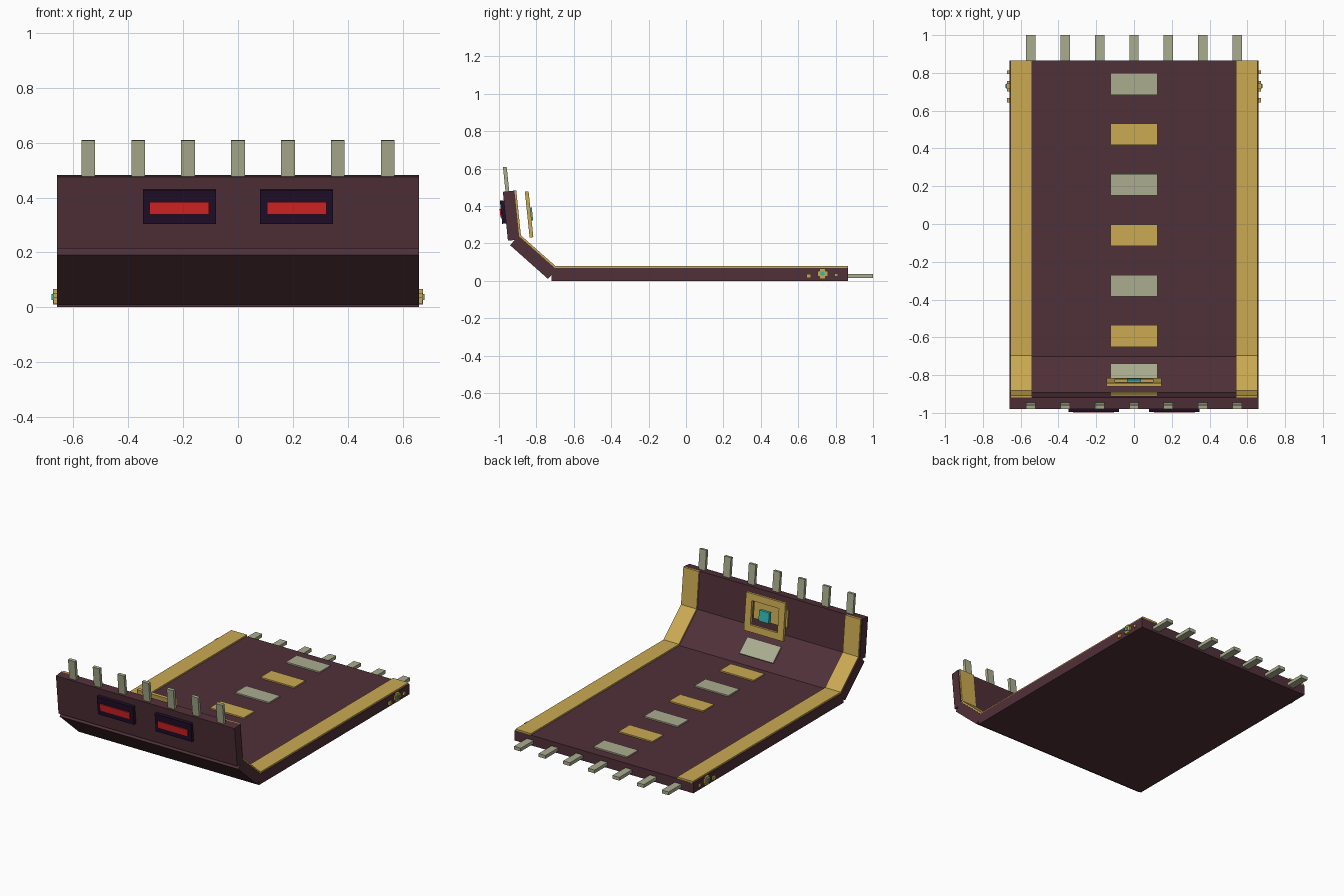
import bpy, bmesh, math
from mathutils import Vector

if "Cube" in bpy.data.objects:
    bpy.data.objects.remove(bpy.data.objects["Cube"])


def material(name, r, g, b):
    def lin(c):
        c /= 255
        return c / 12.92 if c <= 0.04045 else ((c + 0.055) / 1.055) ** 2.4
    m = bpy.data.materials.new(name)
    m.diffuse_color = (lin(r), lin(g), lin(b), 1)
    m.use_nodes = True
    m.node_tree.nodes["Principled BSDF"].inputs["Base Color"].default_value = m.diffuse_color
    return m


MAROON = material("maroon cloth", 80, 48, 56)
GOLD = material("gold trim", 202, 170, 82)
GREY = material("grey fringe", 170, 173, 143)
RED = material("red glow", 214, 35, 35)
PURPLE = material("dark purple", 32, 15, 40)
TEAL = material("teal gem", 48, 188, 180)

# Each panel: origin (y, z) of its underside, slope in degrees, length, thickness
FLAT = (0.865, 0.0, 0.0, 1.585, 0.068)
SLOPE = (-0.738, 0.010, 41.6, 0.271, 0.068)
UPRIGHT = (-0.952, 0.214, 84.1, 0.263, 0.062)


def box(name, panel, x, s, n, mat):
    """Box spanning x, s (along the panel) and n (out of its underside)."""
    y0, z0, deg = panel[:3]
    a = math.radians(deg)
    bm = bmesh.new()
    bmesh.ops.create_cube(bm, size=1)
    for v in bm.verts:
        px, ps, pn = (lo + (hi - lo) * (c + 0.5) for (lo, hi), c in zip((x, s, n), v.co))
        v.co = Vector((px, y0 - ps * math.cos(a) + pn * math.sin(a),
                       z0 + ps * math.sin(a) + pn * math.cos(a)))
    bmesh.ops.recalc_face_normals(bm, faces=bm.faces)
    mesh = bpy.data.meshes.new(name)
    bm.to_mesh(mesh)
    bm.free()
    mesh.materials.append(mat)
    ob = bpy.data.objects.new(name, mesh)
    bpy.context.collection.objects.link(ob)
    return ob


def mirrored(x, side):
    return tuple(sorted((x[0] * side, x[1] * side)))


# Carpet panels with gold borders
for label, panel in (("flat", FLAT), ("slope", SLOPE), ("upright", UPRIGHT)):
    length, thick = panel[3:]
    box(label + "_panel", panel, (-0.66, 0.66), (0, length), (0, thick), MAROON)
    for side in (-1, 1):
        box(label + "_border", panel, mirrored((0.54, 0.655), side),
            (0, length), (thick - 0.005, thick + 0.01), GOLD)

# Alternating patches down the middle
for i in range(6):
    s = 0.066 + i * 0.267
    box("centre_patch", FLAT, (-0.125, 0.125), (s, s + 0.115), (0.06, 0.077),
        GOLD if i % 2 else GREY)
box("slope_patch", SLOPE, (-0.125, 0.125), (0.07, 0.185), (0.06, 0.077), GREY)
box("upright_patch", UPRIGHT, (-0.125, 0.125), (0.07, 0.185), (0.055, 0.071), GOLD)

# Fringe on both ends
for i in range(-3, 4):
    x = (i * 0.182 - 0.025, i * 0.182 + 0.025)
    box("back_tassel", FLAT, x, (-0.135, 0.01), (0.015, 0.037), GREY)
    box("front_tassel", UPRIGHT, x, (0.25, 0.394), (0.014, 0.034), GREY)

# Floating square emblem with a gem
for s in ((0.005, 0.05), (0.207, 0.252)):
    box("emblem_bar", UPRIGHT, (-0.145, 0.145), s, (0.117, 0.137), GOLD)
for side in (-1, 1):
    box("emblem_post", UPRIGHT, mirrored((0.1, 0.145), side), (0.05, 0.207),
        (0.117, 0.137), GOLD)
box("emblem_gem", UPRIGHT, (-0.037, 0.037), (0.095, 0.165), (0.122, 0.145), TEAL)

for side in (-1, 1):
    # Glowing eyes on the front face
    box("eye_surround", UPRIGHT, mirrored((0.08, 0.347), side), (0.093, 0.217),
        (-0.021, 0.01), PURPLE)
    box("eye_glow", UPRIGHT, mirrored((0.105, 0.322), side), (0.128, 0.173),
        (-0.027, 0), RED)
    # Side ornaments: gold cross, gem and two studs (s runs from the back edge)
    box("cross_upright", FLAT, mirrored((0.65, 0.674), side), (0.12, 0.15), (0.01, 0.066), GOLD)
    box("cross_bar", FLAT, mirrored((0.65, 0.672), side), (0.107, 0.163), (0.024, 0.052), GOLD)
    box("cross_gem", FLAT, mirrored((0.66, 0.680), side), (0.124, 0.146), (0.027, 0.049), TEAL)
    box("stud_back", FLAT, mirrored((0.65, 0.672), side), (0.052, 0.070), (0.022, 0.040), GOLD)
    box("stud_front", FLAT, mirrored((0.65, 0.672), side), (0.198, 0.222), (0.014, 0.036), GOLD)
